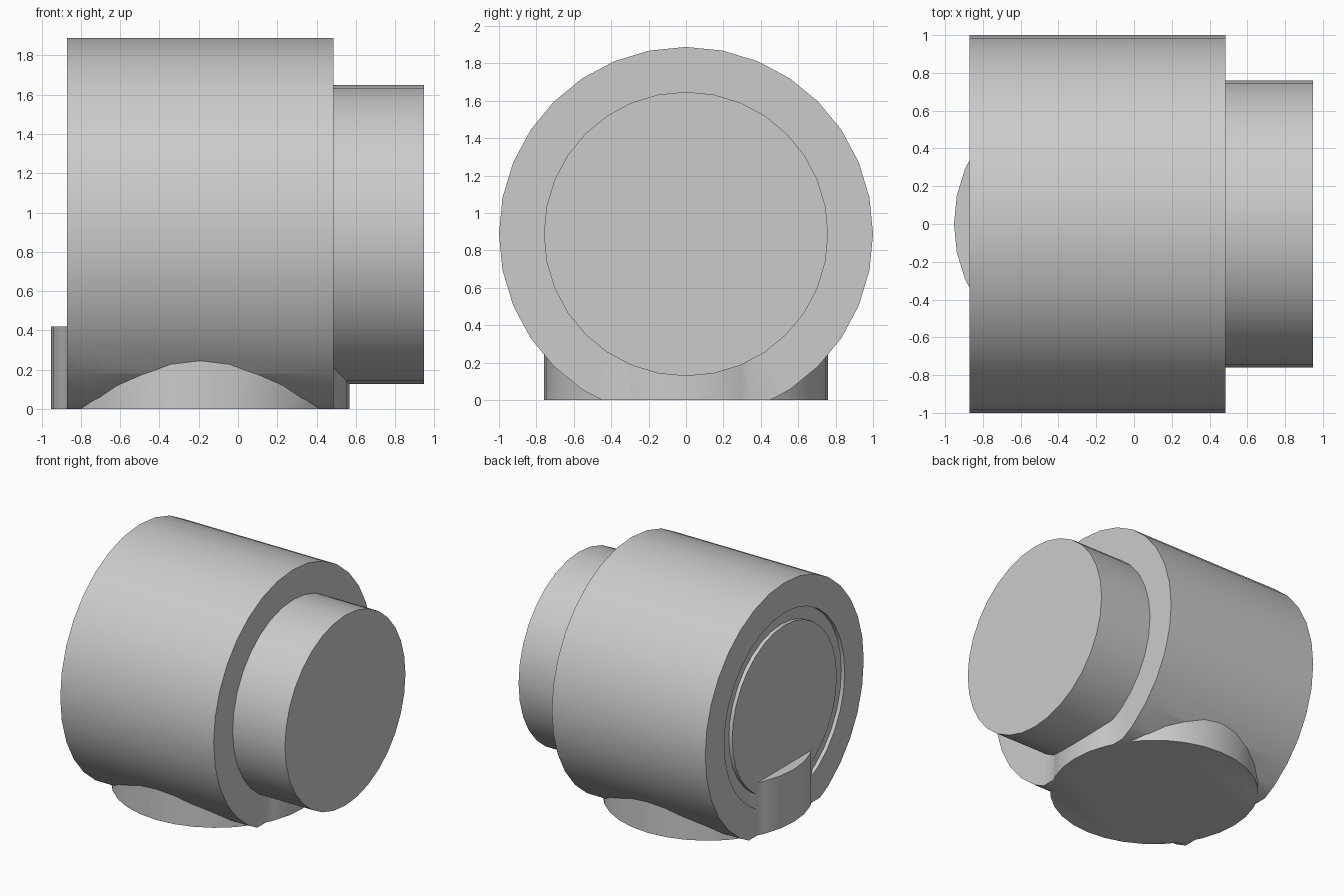
import bpy
import math
from mathutils import Matrix
import bmesh

if "Cube" in bpy.data.objects:
    bpy.data.objects.remove(bpy.data.objects["Cube"])

AXIS_Z = 0.888
OUTLET_X = -0.193
PIPE_R = 0.76
SEGMENTS = 32

grey = bpy.data.materials.new("plain grey")
grey.use_nodes = True
colour = (0.6, 0.6, 0.6, 1)
grey.diffuse_color = colour
grey.node_tree.nodes["Principled BSDF"].inputs["Base Color"].default_value = colour


def add_object(name, bm):
    mesh = bpy.data.meshes.new(name)
    bmesh.ops.recalc_face_normals(bm, faces=bm.faces)
    bm.to_mesh(mesh)
    bm.free()
    mesh.materials.append(grey)
    obj = bpy.data.objects.new(name, mesh)
    bpy.context.collection.objects.link(obj)
    return obj


def lathe(name, profile, matrix):
    """Spin (radius, height) points about z, cap both ends, then place."""
    bm = bmesh.new()
    rings = []
    for r, h in profile:
        angles = [2 * math.pi * i / SEGMENTS for i in range(SEGMENTS)]
        rings.append([bm.verts.new((r * math.cos(a), r * math.sin(a), h)) for a in angles])
    for low, high in zip(rings, rings[1:]):
        for i in range(SEGMENTS):
            j = (i + 1) % SEGMENTS
            bm.faces.new((low[i], low[j], high[j], high[i]))
    bm.faces.new(rings[0])
    bm.faces.new(rings[-1])
    bm.transform(matrix)
    return add_object(name, bm)


def combine(target, tool, operation):
    mod = target.modifiers.new(operation.lower(), "BOOLEAN")
    mod.operation = operation
    mod.solver = "EXACT"
    mod.object = tool
    bpy.context.view_layer.objects.active = target
    bpy.ops.object.modifier_apply(modifier=mod.name)
    bpy.data.objects.remove(tool)


along_x = Matrix.Translation((0, 0, AXIS_Z)) @ Matrix.Rotation(math.pi / 2, 4, "Y")

# Drum with a ring groove in its right end
housing = lathe("housing", [
    (0.66, -0.87), (0.66, -0.84), (PIPE_R, -0.84), (PIPE_R, -0.87),
    (1.0, -0.87), (1.0, 0.485)], along_x)

# Side pipe and lower outlet, merged into the drum
side_pipe = lathe("side_pipe", [(PIPE_R, 0.3), (PIPE_R, 0.947)], along_x)
combine(housing, side_pipe, "UNION")
outlet = lathe("outlet", [(PIPE_R, -0.3), (PIPE_R, 0.42)],
               Matrix.Translation((OUTLET_X, 0, 0)))
combine(housing, outlet, "UNION")

# Flat underside
bm = bmesh.new()
bmesh.ops.create_cube(bm, size=4, matrix=Matrix.Translation((0, 0, -2)))
combine(housing, add_object("floor_cutter", bm), "DIFFERENCE")

bpy.ops.object.select_all(action="DESELECT")
housing.select_set(True)
bpy.context.view_layer.objects.active = housing
bpy.ops.object.shade_smooth_by_angle(angle=math.radians(30))
